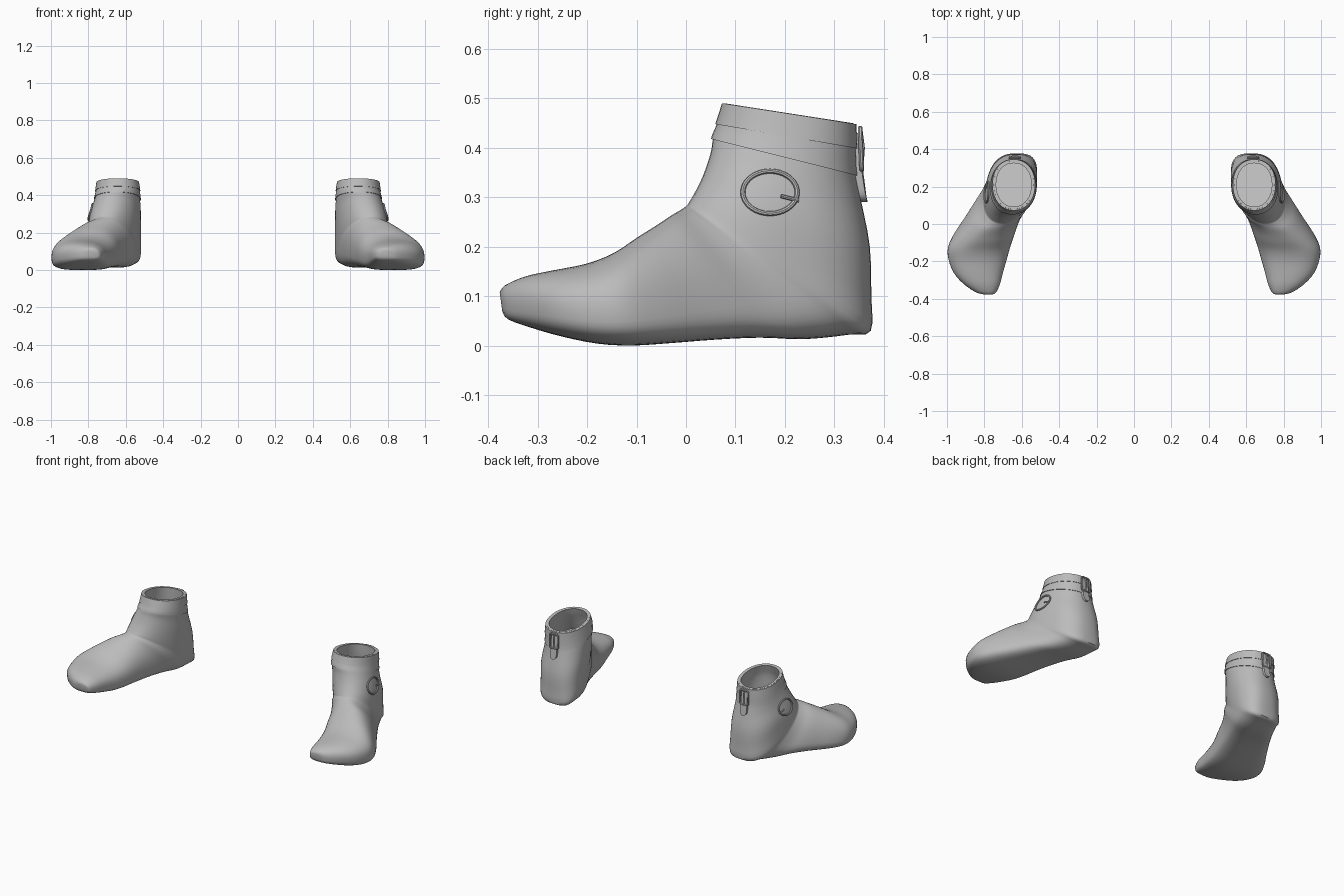
import bpy, bmesh, math
from mathutils import Vector
from mathutils.bvhtree import BVHTree

if "Cube" in bpy.data.objects:
    bpy.data.objects.remove(bpy.data.objects["Cube"])

mat = bpy.data.materials.new("grey_leather")
mat.diffuse_color = (0.5, 0.5, 0.5, 1)
mat.use_nodes = True
mat.node_tree.nodes["Principled BSDF"].inputs["Base Color"].default_value = mat.diffuse_color

# Fanned sections from toe to rim:
# sole/back y, z, top/front y, z, inner x, outer x, widest height, skew
SECTIONS = [
    (-.372, .070, -.377, .108, .750, .810, .45, 0),
    (-.360, .053, -.366, .122, .735, .850, .42, 0),
    (-.310, .035, -.325, .140, .715, .915, .42, 0),
    (-.250, .018, -.270, .152, .700, .965, .42, 0),
    (-.180, .004, -.200, .166, .680, .992, .40, 0),
    (-.110, .000, -.145, .188, .662, .994, .38, 0),
    (-.030, .005, -.100, .218, .640, .960, .36, 0),
    (.060, .012, -.060, .243, .615, .910, .36, .02),
    (.150, .016, -.030, .263, .585, .865, .38, .04),
    (.240, .013, -.010, .275, .555, .825, .42, .06),
    (.330, .022, .000, .282, .540, .800, .45, .08),
    (.374, .030, .005, .288, .532, .795, .47, .08),
    (.375, .100, .018, .310, .528, .795, .50, .07),
    (.372, .200, .035, .345, .522, .790, .50, .05),
    (.355, .290, .050, .390, .522, .775, .50, .03),
    (.343, .350, .055, .420, .524, .765, .50, .01),
    (.340, .400, .066, .447, .529, .757, .50, 0),
    (.338, .450, .080, .490, .536, .750, .50, 0),
]
LAST = len(SECTIONS) - 1
N = 44


def section(t):
    """Smoothly interpolated section values."""
    i = min(int(t), LAST - 1)
    f = t - i
    p = [SECTIONS[min(max(i + k, 0), LAST)] for k in (-1, 0, 1, 2)]
    return [b + .5 * f * (c - a + f * (2*a - 5*b + 4*c - d + f * (3*(b - c) + d - a)))
            for a, b, c, d in zip(*p)]


def ring(t, off=0.0):
    """One loop of points around the boot."""
    by, bz, ty, tz, xi, xo, vc, skew = section(t)
    up = Vector((0, ty - by, tz - bz))
    length = up.length
    up.normalize()
    ankle = min(max((t - 9) / 5, 0), 1)
    low, high = 3.4 - 1.2 * ankle, 2.3 - .2 * ankle
    pts = []
    for k in range(N):
        a = 2 * math.pi * k / N
        s, c = math.sin(a), math.cos(a)
        e = 2 / (high if s > 0 else low)
        span = (1 - vc if s > 0 else vc) * length + off
        v = math.copysign(abs(s) ** e, s) * span
        u = math.copysign(abs(c) ** e, c) * ((xo - xi) / 2 + off)
        pts.append(Vector((0, by, bz)) + up * (vc * length + v)
                   + Vector(((xi + xo) / 2 + u + skew * v / length, 0, 0)))
    return pts


def finish(ob, angle=40):
    ob.data.materials.clear()
    ob.data.materials.append(mat)
    bpy.ops.object.select_all(action='DESELECT')
    ob.select_set(True)
    bpy.context.view_layer.objects.active = ob
    bpy.ops.object.shade_smooth_by_angle(angle=math.radians(angle))
    ob.modifiers.new("pair", 'MIRROR').use_mirror_merge = False


def mesh_object(name, bm):
    bmesh.ops.recalc_face_normals(bm, faces=bm.faces)
    me = bpy.data.meshes.new(name)
    bm.to_mesh(me)
    ob = bpy.data.objects.new(name, me)
    bpy.context.collection.objects.link(ob)
    return ob


def loft(name, rings, caps=False, closed=False):
    bm = bmesh.new()
    rows = [[bm.verts.new(p) for p in r] for r in rings]
    pairs = list(zip(rows, rows[1:])) + ([(rows[-1], rows[0])] if closed else [])
    for r, q in pairs:
        for k in range(N):
            j = (k + 1) % N
            bm.faces.new((r[k], r[j], q[j], q[k]))
    if caps:
        bm.faces.new(rows[0])
        bm.faces.new(rows[-1])
    ob = mesh_object(name, bm)
    finish(ob)
    return ob


def tube(name, points, radius, cyclic=True):
    cu = bpy.data.curves.new(name, 'CURVE')
    cu.dimensions = '3D'
    cu.bevel_depth = radius
    cu.bevel_resolution = 2
    cu.use_fill_caps = True
    sp = cu.splines.new('POLY')
    sp.points.add(len(points) - 1)
    for p, co in zip(sp.points, points):
        p.co = (*co, 1)
    sp.use_cyclic_u = cyclic
    ob = bpy.data.objects.new(name, cu)
    bpy.context.collection.objects.link(ob)
    bpy.ops.object.select_all(action='DESELECT')
    ob.select_set(True)
    bpy.context.view_layer.objects.active = ob
    bpy.ops.object.convert(target='MESH')
    finish(bpy.context.view_layer.objects.active)


# Boot shell, folding over the rim into the lining
shell = [ring(i / 3) for i in range(LAST * 3 + 1)]
lining = [ring(t, -.013) for t in (17, 16.5, 16, 15, 14, 13)]
boot = loft("boot", shell + lining, caps=True)
tree = BVHTree.FromPolygons([v.co for v in boot.data.vertices],
                            [p.vertices for p in boot.data.polygons])


def on_side(y, z, lift):
    return tree.ray_cast(Vector((2, y, z)), Vector((-1, 0, 0)))[0] + Vector((lift, 0, 0))


def on_back(x, z, lift):
    return tree.ray_cast(Vector((x, 2, z)), Vector((0, -1, 0)))[0] + Vector((0, lift, 0))


# Ankle straps: thin closed bands following the shell
def strap(name, t0, t1, off):
    ts = [t0 + (t1 - t0) * i / 4 for i in range(5)]
    loft(name, [ring(t0, -.003)] + [ring(t, off) for t in ts] + [ring(t1, -.003)], closed=True)


strap("lower_strap", 14.9, 16.1, .004)
strap("upper_strap", 16.0, 16.97, .007)

# Ring on the outer side with its pin
tube("side_ring", [on_side(.17 + .055 * math.cos(a), .31 + .043 * math.sin(a), .004)
                   for a in (math.tau * i / 36 for i in range(36))], .005)
tube("ring_pin", [on_side(y, .303 - (y - .19) * .25, .006) for y in (.192, .21, .228)], .004, False)

# Strap tail hanging below the buckle, rounded at the end
CX = .637
outline = [(CX + .02, .43), (CX - .02, .43), (CX - .02, .37)]
outline += [(CX - .02 * math.cos(a), .315 - .024 * math.sin(a))
            for a in (math.pi * i / 8 for i in range(9))]
outline += [(CX + .02, .37)]
bm = bmesh.new()
front = [bm.verts.new(on_back(x, z, .013)) for x, z in outline]
back = [bm.verts.new(on_back(x, z, -.002)) for x, z in outline]
bm.faces.new(front)
bm.faces.new(back[::-1])
for i in range(len(outline)):
    j = (i + 1) % len(outline)
    bm.faces.new((front[i], back[i], back[j], front[j]))
finish(mesh_object("strap_tail", bm), 30)

# Buckle frame with rounded corners, and its pin
frame = []
for sx, sz, start in ((1, 1, 0), (-1, 1, 90), (-1, -1, 180), (1, -1, 270)):
    for d in (0, 30, 60, 90):
        a = math.radians(start + d)
        x, z = CX + sx * .018 + .01 * math.cos(a), .398 + sz * .032 + .01 * math.sin(a)
        frame.append((x, .354 - (z - .398) * .04, z))
tube("buckle_frame", frame, .005)
tube("buckle_pin", [(CX, .355, .36), (CX, .358, .40), (CX, .353, .438)], .004, False)
